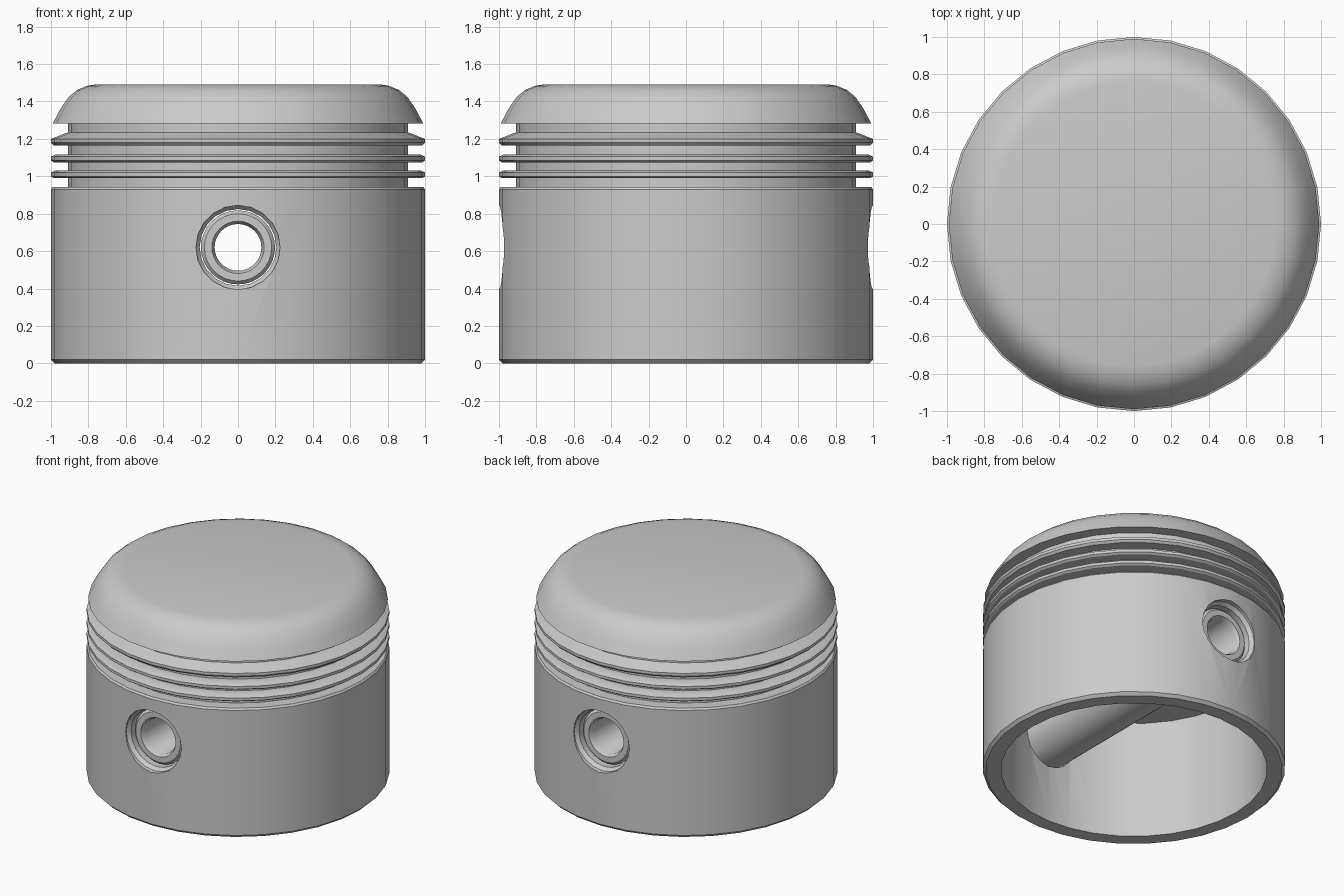
import bpy, bmesh, math
from mathutils import Matrix

cube = bpy.data.objects.get("Cube")
if cube:
    bpy.data.objects.remove(cube)

SIDES = 32
PIN_Z = 0.62

metal = bpy.data.materials.new("grey metal")
metal.use_nodes = True
GREY = (0.6, 0.6, 0.6, 1)
metal.diffuse_color = GREY
metal.node_tree.nodes["Principled BSDF"].inputs["Base Color"].default_value = GREY


def lathe(name, profile, sides, closed=False, matrix=Matrix()):
    """Spin (radius, height) points about z; radius 0 makes a pole."""
    bm = bmesh.new()
    rings = []
    for r, z in profile:
        if r == 0:
            rings.append([bm.verts.new((0, 0, z))] * sides)
        else:
            angles = [math.tau * i / sides for i in range(sides)]
            rings.append([bm.verts.new((r * math.cos(a), r * math.sin(a), z)) for a in angles])
    pairs = list(zip(rings, rings[1:]))
    if closed:
        pairs.append((rings[-1], rings[0]))
    for low, high in pairs:
        for i in range(sides):
            j = (i + 1) % sides
            corners = dict.fromkeys((low[i], low[j], high[j], high[i]))
            bm.faces.new(list(corners))
    bmesh.ops.recalc_face_normals(bm, faces=bm.faces)
    bm.transform(matrix)
    mesh = bpy.data.meshes.new(name)
    bm.to_mesh(mesh)
    bm.free()
    mesh.materials.append(metal)
    obj = bpy.data.objects.new(name, mesh)
    bpy.context.collection.objects.link(obj)
    return obj


def smooth(obj, degrees):
    bpy.ops.object.select_all(action="DESELECT")
    obj.select_set(True)
    bpy.context.view_layer.objects.active = obj
    bpy.ops.object.shade_smooth_by_angle(angle=math.radians(degrees))


# Body: hollow skirt, three ring lands and a domed crown
cavity = [(0, 0.86), (0.88, 0.86), (0.88, 0)]
skirt = [(0.98, 0), (1, 0.02), (1, 0.93), (0.99, 0.943), (0.91, 0.943)]
lands = []
for base in (0.99, 1.075):
    lands += [(0.91, base), (0.985, base), (1, base + 0.01),
              (1, base + 0.03), (0.975, base + 0.042), (0.91, base + 0.042)]
lands += [(0.91, 1.165), (0.985, 1.165), (1, 1.18), (1, 1.2), (0.91, 1.235)]
crown = [(0.91, 1.283), (0.99, 1.283), (0.95, 1.36), (0.905, 1.425),
         (0.86, 1.462), (0.81, 1.483), (0.76, 1.492), (0, 1.492)]
body = lathe("piston_body", cavity + skirt + lands + crown, SIDES)

# Cross hole with flared mouths, cut through both walls
across = Matrix.Translation((0, 0, PIN_Z)) @ Matrix.Rotation(math.pi / 2, 4, "X")
half = [(0.205, 0.94), (0.225, 0.965), (0.225, 1.1), (0, 1.1)]
cutter = lathe("pin_hole_cutter", [(r, -z) for r, z in reversed(half)] + half, 20, matrix=across)
cutter.hide_render = True
cut = body.modifiers.new("pin_hole", "BOOLEAN")
cut.object = cutter
cut.solver = "EXACT"
bpy.context.view_layer.update()
cut_mesh = bpy.data.meshes.new_from_object(
    body.evaluated_get(bpy.context.evaluated_depsgraph_get()))
body.modifiers.clear()
body.data = cut_mesh
bpy.data.objects.remove(cutter)
smooth(body, 28)

# Hollow wrist pin with chamfered ends
end = [(0.125, 0.89), (0.14, 0.92), (0.18, 0.92), (0.198, 0.9)]
pin = lathe("wrist_pin", end + [(r, -z) for r, z in reversed(end)], SIDES,
            closed=True, matrix=across)
smooth(pin, 28)
